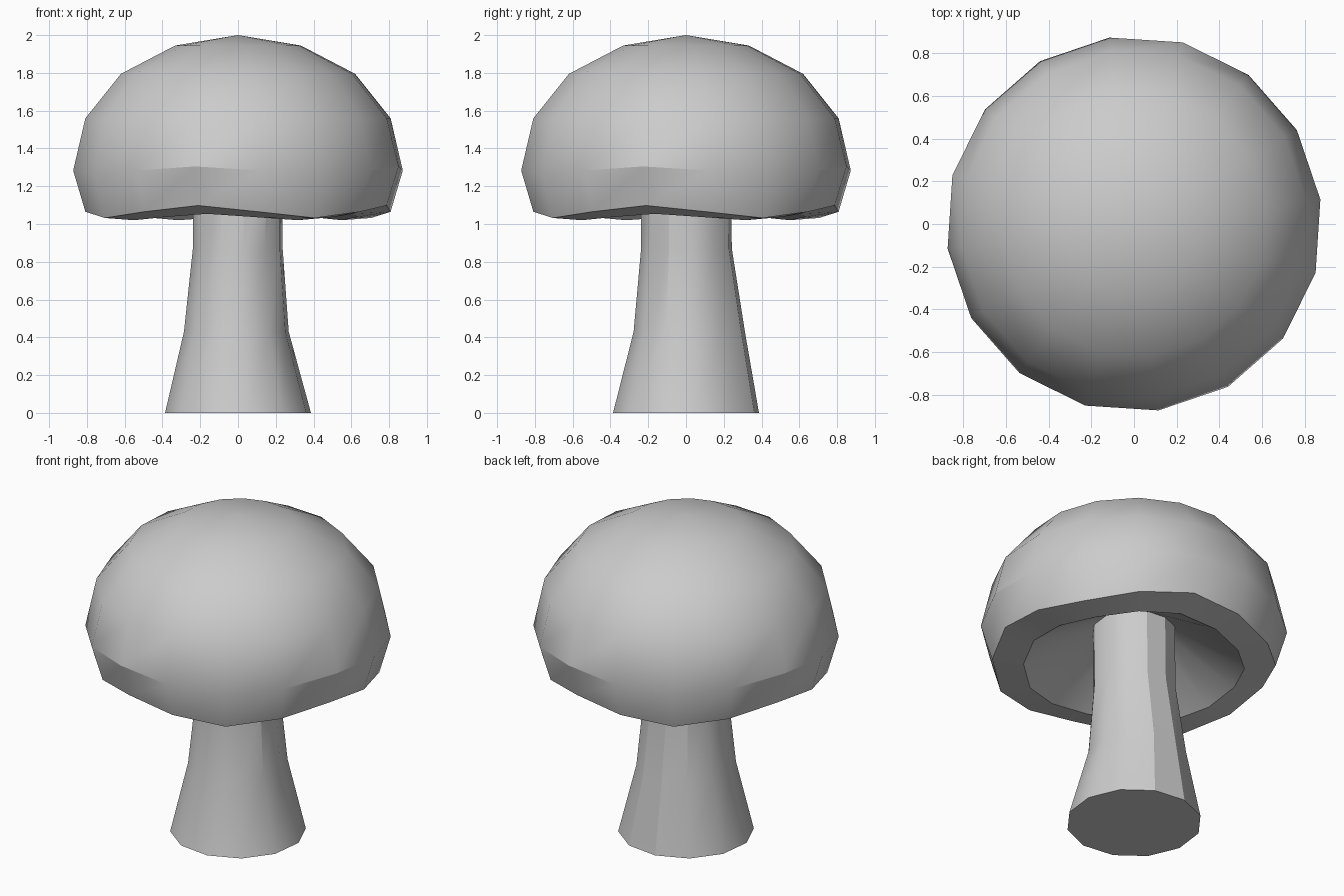
import bpy
import bmesh
from math import cos, sin, radians, tau

cube = bpy.data.objects.get("Cube")
if cube:
    bpy.data.objects.remove(cube, do_unlink=True)

# One plain grey for the whole model
grey = bpy.data.materials.new("plain grey")
grey.use_nodes = True
colour = (0.6, 0.6, 0.6, 1)
grey.diffuse_color = colour
grey.node_tree.nodes["Principled BSDF"].inputs["Base Color"].default_value = colour


def lathe(name, sides, turn, rings, bottom, top, shape):
    """Stack rings of (radius, z, amount); a height closes an end to a point, None to a flat face."""
    bm = bmesh.new()
    loops = []
    for ring in rings:
        loops.append([bm.verts.new(shape(radians(turn) + tau * i / sides, *ring))
                      for i in range(sides)])
    for low, high in zip(loops, loops[1:]):
        for i in range(sides):
            j = (i + 1) % sides
            bm.faces.new((low[i], low[j], high[j], high[i]))
    for loop, tip in ((loops[0], bottom), (loops[-1], top)):
        if tip is None:
            bm.faces.new(loop)
        else:
            point = bm.verts.new((0, 0, tip))
            for i in range(sides):
                bm.faces.new((loop[i], loop[(i + 1) % sides], point))
    bmesh.ops.recalc_face_normals(bm, faces=bm.faces[:])
    mesh = bpy.data.meshes.new(name)
    bm.to_mesh(mesh)
    bm.free()
    mesh.materials.append(grey)
    obj = bpy.data.objects.new(name, mesh)
    bpy.context.collection.objects.link(obj)
    bpy.ops.object.select_all(action="DESELECT")
    obj.select_set(True)
    bpy.context.view_layer.objects.active = obj
    bpy.ops.object.shade_smooth_by_angle(angle=radians(30))
    return obj


def wavy(a, radius, z, wave):
    # Four gentle waves around the rim
    return radius * cos(a), radius * sin(a), z + wave * cos(4 * (a - radians(75)))


def leaning(a, radius, z, lean):
    # The stem swells a little towards the back
    return radius * cos(a) - lean / 4, radius * sin(a) + lean * max(0, sin(a)), z


# Cap: hollow underside, thick wavy lip, domed top
cap_rings = [
    (0.24, 1.27, 0), (0.635, 1.037, 0.017), (0.815, 1.065, 0.033),
    (0.88, 1.283, 0.022), (0.815, 1.56, 0), (0.625, 1.795, 0), (0.335, 1.945, 0),
]
lathe("mushroom_cap", 16, 7.5, cap_rings, 1.33, 2.0, wavy)

# Stem: flared foot, narrow neck reaching into the cap
stem_rings = [(0.39, 0, 0), (0.28, 0.43, 0.035), (0.24, 0.87, 0.005), (0.24, 1.3, 0)]
lathe("mushroom_stem", 12, 8, stem_rings, None, None, leaning)
